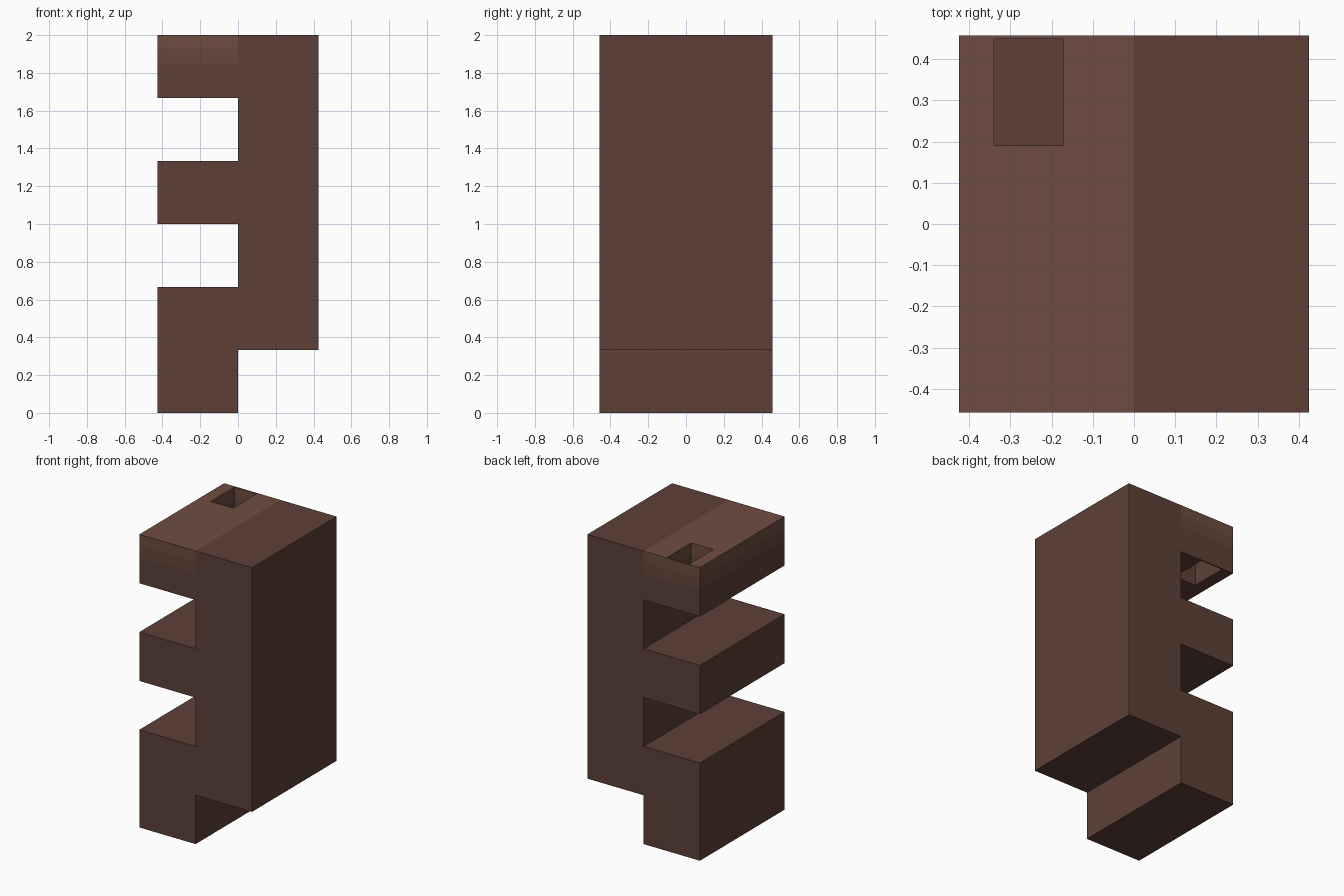
import bpy, bmesh

if "Cube" in bpy.data.objects:
    bpy.data.objects.remove(bpy.data.objects["Cube"])

W, D = 0.425, 0.457          # half width, half depth
T = 1 / 3                    # height module


def material(name, rgb):
    m = bpy.data.materials.new(name)
    m.diffuse_color = (*rgb, 1)
    m.use_nodes = True
    m.node_tree.nodes["Principled BSDF"].inputs["Base Color"].default_value = m.diffuse_color
    return m


dark = material("dark_brown", (0.109, 0.0513, 0.0382))
mid = material("mid_brown", (0.130, 0.061, 0.045))
light = material("light_brown", (0.156, 0.073, 0.053))


def finish(name, bm, mats):
    bmesh.ops.recalc_face_normals(bm, faces=bm.faces)
    me = bpy.data.meshes.new(name)
    bm.to_mesh(me)
    bm.free()
    for m in mats:
        me.materials.append(m)
    ob = bpy.data.objects.new(name, me)
    bpy.context.collection.objects.link(ob)
    return ob


# Stepped body: comb-shaped side profile extruded through the depth
profile = [(-W, 0), (0, 0), (0, T), (W, T), (W, 6 * T), (0, 6 * T), (0, 4 * T),
           (-W, 4 * T), (-W, 3 * T), (0, 3 * T), (0, 2 * T), (-W, 2 * T)]
bm = bmesh.new()
face = bm.faces.new([bm.verts.new((x, -D, z)) for x, z in profile])
ext = bmesh.ops.extrude_face_region(bm, geom=[face])
bmesh.ops.translate(bm, vec=(0, 2 * D, 0),
                    verts=[v for v in ext["geom"] if isinstance(v, bmesh.types.BMVert)])
finish("stepped_body", bm, [dark])


# Upper arm: banded block with a rectangular slot right through it
def rect(bm, x0, x1, y0, y1, z):
    return [bm.verts.new(p) for p in
            ((x0, y0, z), (x1, y0, z), (x1, y1, z), (x0, y1, z))]


def bridge(bm, a, b, index):
    for i in range(4):
        j = (i + 1) % 4
        bm.faces.new((a[i], a[j], b[j], b[i])).material_index = index


bm = bmesh.new()
levels = [5 * T, 1.849, 1.926, 2.0]
outer = [rect(bm, -W, 0, -D, D, z) for z in levels]
slot = [rect(bm, -0.34, -0.172, 0.191, 0.449, z) for z in levels]
for i in range(3):
    bridge(bm, outer[i], outer[i + 1], i)
    bridge(bm, slot[i], slot[i + 1], i)
bridge(bm, outer[0], slot[0], 0)
bridge(bm, outer[3], slot[3], 2)
finish("slotted_upper_arm", bm, [dark, mid, light])
